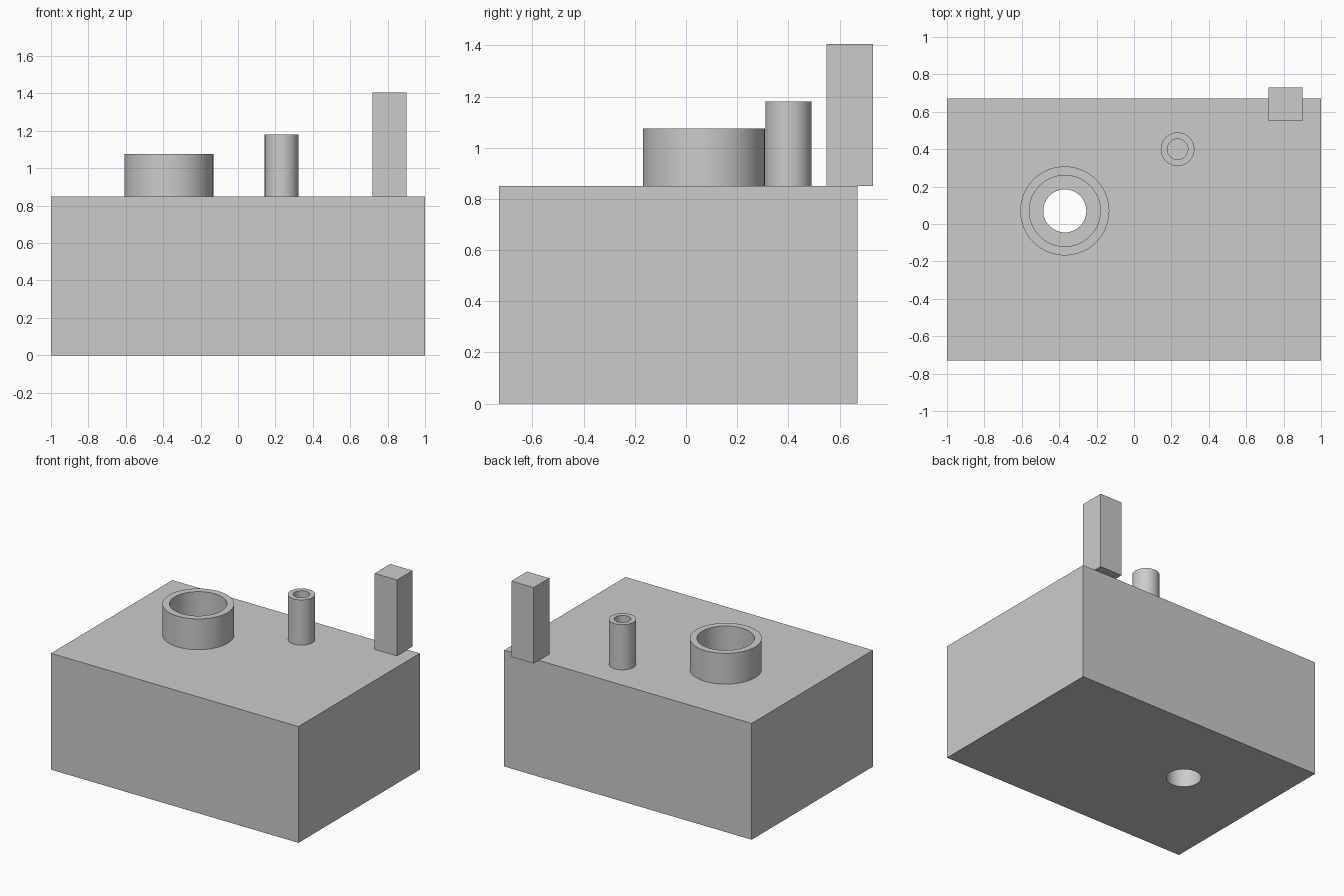
import bpy
import bmesh
import math
from mathutils import Matrix

cube = bpy.data.objects.get("Cube")
if cube:
    bpy.data.objects.remove(cube, do_unlink=True)

grey = bpy.data.materials.new("light_grey")
grey.use_nodes = True
colour = (0.6, 0.6, 0.6, 1)
grey.diffuse_color = colour
grey.node_tree.nodes["Principled BSDF"].inputs["Base Color"].default_value = colour


def finish(name, bm):
    bmesh.ops.recalc_face_normals(bm, faces=bm.faces)
    mesh = bpy.data.meshes.new(name)
    bm.to_mesh(mesh)
    bm.free()
    mesh.materials.append(grey)
    obj = bpy.data.objects.new(name, mesh)
    bpy.context.collection.objects.link(obj)
    return obj


def smooth(obj):
    bpy.ops.object.select_all(action="DESELECT")
    obj.select_set(True)
    bpy.context.view_layer.objects.active = obj
    bpy.ops.object.shade_smooth_by_angle(angle=math.radians(30))


def box(name, x, y, z):
    bm = bmesh.new()
    size = [b - a for a, b in (x, y, z)]
    centre = [(a + b) / 2 for a, b in (x, y, z)]
    bmesh.ops.create_cube(bm, size=1, matrix=Matrix.LocRotScale(centre, None, size))
    return finish(name, bm)


def tube(name, x, y, outer, inner, z0, z1):
    # Revolve a closed rectangular section around the tube axis
    bm = bmesh.new()
    section = [(inner, z0), (outer, z0), (outer, z1), (inner, z1)]
    verts = [bm.verts.new((x + r, y, z)) for r, z in section]
    edges = [bm.edges.new((verts[i], verts[(i + 1) % 4])) for i in range(4)]
    bmesh.ops.spin(bm, geom=verts + edges, cent=(x, y, 0), axis=(0, 0, 1),
                   angle=math.tau, steps=64, use_merge=True)
    bmesh.ops.remove_doubles(bm, verts=bm.verts, dist=0.0001)
    obj = finish(name, bm)
    smooth(obj)
    return obj


TOP = 0.85
RING = (-0.37, 0.07)

# Main block with a vertical through hole
body = box("body", (-1, 1), (-0.73, 0.67), (0, TOP))
bm = bmesh.new()
bmesh.ops.create_cone(bm, cap_ends=True, segments=64, radius1=0.115, radius2=0.115,
                      depth=2, matrix=Matrix.Translation((*RING, 0.4)))
cutter = finish("hole_cutter", bm)
cutter.hide_render = True
cut = body.modifiers.new("hole", "BOOLEAN")
cut.operation = "DIFFERENCE"
cut.solver = "EXACT"
cut.object = cutter
bpy.context.view_layer.objects.active = body
bpy.ops.object.modifier_apply(modifier=cut.name)
bpy.data.objects.remove(cutter, do_unlink=True)
smooth(body)

# Wide collar around the hole, and narrow pipe
tube("collar", *RING, 0.238, 0.19, TOP, 1.075)
tube("pipe", 0.233, 0.4, 0.09, 0.055, TOP, 1.18)

# Square post overhanging the back edge
box("post", (0.72, 0.9), (0.55, 0.73), (TOP, 1.405))
